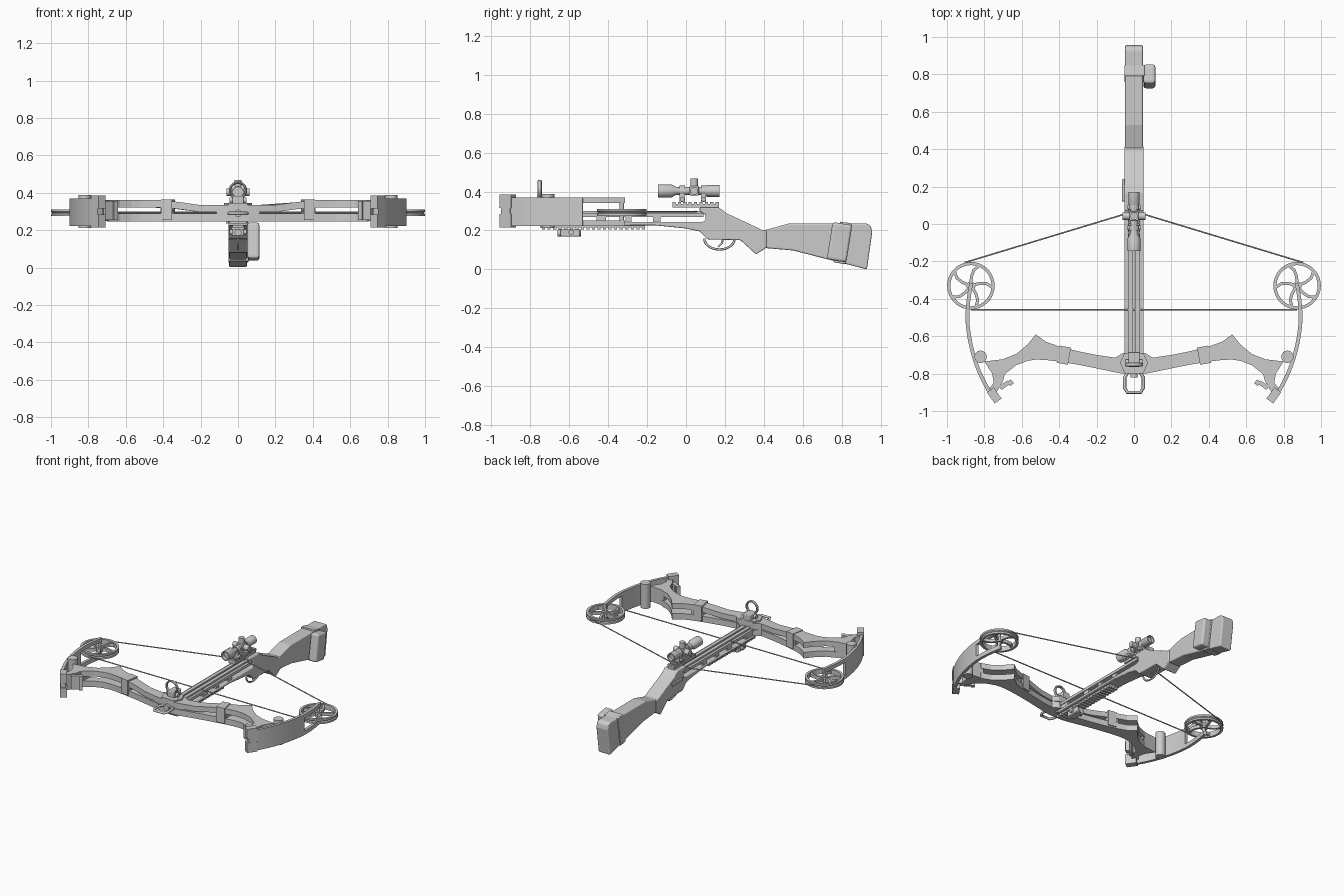
import bpy, bmesh, math
from mathutils import Vector, Matrix

if "Cube" in bpy.data.objects:
    bpy.data.objects.remove(bpy.data.objects["Cube"])

grey = bpy.data.materials.new("plain grey")
grey.use_nodes = True
grey.diffuse_color = (0.6, 0.6, 0.6, 1)
grey.node_tree.nodes["Principled BSDF"].inputs["Base Color"].default_value = (0.6, 0.6, 0.6, 1)


def place(name, data, mirror=False, bevel=0):
    ob = bpy.data.objects.new(name, data)
    data.materials.append(grey)
    bpy.context.collection.objects.link(ob)
    if bevel:
        m = ob.modifiers.new("Bevel", "BEVEL")
        m.width, m.segments, m.limit_method = bevel, 3, "ANGLE"
    if mirror:
        ob.modifiers.new("Mirror", "MIRROR")
    return ob


def finish(name, bm, smooth=False, **kw):
    bmesh.ops.recalc_face_normals(bm, faces=bm.faces[:])
    me = bpy.data.meshes.new(name)
    bm.to_mesh(me)
    bm.free()
    ob = place(name, me, **kw)
    if smooth:
        bpy.ops.object.select_all(action="DESELECT")
        ob.select_set(True)
        bpy.context.view_layer.objects.active = ob
        bpy.ops.object.shade_smooth_by_angle(angle=math.radians(35))
    return ob


def prism(name, pts, axis, lo, hi, **kw):
    """Extrude an outline: axis x takes (y, z) points, axis z takes (x, y)."""
    bm = bmesh.new()
    put = (lambda p, d: (d, *p)) if axis == "x" else (lambda p, d: (*p, d))
    a, b = [[bm.verts.new(put(p, d)) for p in pts] for d in (lo, hi)]
    bm.faces.new(a)
    bm.faces.new(b)
    for i in range(len(pts)):
        j = (i + 1) % len(pts)
        bm.faces.new((a[i], a[j], b[j], b[i]))
    return finish(name, bm, **kw)


def box(name, x, y, z, turn=0, axis="Z", **kw):
    bm = bmesh.new()
    size = [r[1] - r[0] for r in (x, y, z)]
    mid = Vector([(r[0] + r[1]) / 2 for r in (x, y, z)])
    mat = Matrix.Translation(mid) @ Matrix.Rotation(math.radians(turn), 4, axis) @ Matrix.Diagonal((*size, 1))
    bmesh.ops.create_cube(bm, size=1, matrix=mat)
    return finish(name, bm, **kw)


def lathe(name, centre, axis, profile, closed=False, steps=32, **kw):
    """Turn a profile of (radius, distance along axis) about an axis."""
    bm = bmesh.new()
    side = Vector((0, 0, 1)) if axis == "y" else Vector((1, 0, 0)) if axis == "z" else Vector((0, 1, 0))
    along = Vector([float(c == axis) for c in "xyz"])
    c = Vector(centre)
    vs = [bm.verts.new(c + side * r + along * d) for r, d in profile]
    pairs = list(zip(vs, vs[1:])) + ([(vs[-1], vs[0])] if closed else [])
    edges = [bm.edges.new(p) for p in pairs]
    bmesh.ops.spin(bm, geom=vs + edges, cent=c, axis=along, angle=math.tau, steps=steps)
    bmesh.ops.remove_doubles(bm, verts=bm.verts[:], dist=0.0002)
    return finish(name, bm, smooth=True, **kw)


def cyl(name, centre, axis, r, lo, hi, **kw):
    return lathe(name, centre, axis, [(0, lo), (r, lo), (r, hi), (0, hi)], steps=24, **kw)


def rod(name, pts, r, closed=False, mirror=False):
    cu = bpy.data.curves.new(name, "CURVE")
    cu.dimensions, cu.bevel_depth, cu.bevel_resolution = "3D", r, 2
    cu.use_fill_caps = True
    sp = cu.splines.new("POLY")
    sp.points.add(len(pts) - 1)
    for p, q in zip(sp.points, pts):
        p.co = (*q, 1)
    sp.use_cyclic_u = closed
    return place(name, cu, mirror=mirror)


def ribbon(path, width):
    """Outline of a band of the given width along a 2D path."""
    left, right = [], []
    for i, p in enumerate(path):
        t = (Vector(path[min(i + 1, len(path) - 1)]) - Vector(path[max(i - 1, 0)])).normalized()
        n = Vector((-t.y, t.x)) * width / 2
        left.append(tuple(Vector(p) + n))
        right.append(tuple(Vector(p) - n))
    return left + right[::-1]


def bezier(a, b, c, n=10):
    a, b, c = Vector(a), Vector(b), Vector(c)
    return [tuple(a.lerp(b, i / n).lerp(b.lerp(c, i / n), i / n)) for i in range(n + 1)]


# Stock: slim fore end with receiver and grip, then the butt
fore = [(-.72, .225), (-.16, .226), (0, .21), (.07, .195), (.11, .154), (.28, .15), (.36, .077),
        (.415, .113), (.415, .2), (.39, .203), (.27, .26), (.21, .287), (.17, .318), (.07, .318),
        (.07, .3), (.1, .28), (.1, .25), (.08, .243), (-.72, .243)]
prism("fore_stock", fore, "x", -.052, .052, bevel=.006)
butt = [(.4, .11), (.55, .097), (.93, 0), (.957, .19), (.95, .222), (.93, .236), (.53, .236), (.4, .2)]
prism("butt_stock", butt, "x", -.047, .047, bevel=.008)

# Barrel with a bolt groove and side openings
box("barrel_body", (-.05, .05), (-.74, .09), (.268, .288))
box("barrel_rail", (.006, .032), (-.74, .09), (.286, .3), mirror=True)
for y0, y1 in [(-.74, -.62), (-.46, -.41), (-.31, -.28), (-.17, -.13)]:
    box("barrel_post", (-.045, .045), (y0, y1), (.235, .275))

# Lower accessory rail and fore grip
box("lower_rail", (-.03, .03), (-.75, -.21), (.214, .227))
for i in range(19):
    y = -.74 + i * .0285
    box("lower_rail_tooth", (-.035, .035), (y, y + .016), (.204, .216))
box("fore_light", (-.032, .032), (-.645, -.545), (.168, .207), bevel=.008)
cyl("fore_light_lens", (0, -.6, .187), "y", .018, -.06, .06)
cyl("fore_light_knob", (0, -.59, .19), "x", .014, -.045, .045)

# Trigger and guard
rod("trigger_guard", [(0, .172 + .078 * math.cos(a), .158 + .056 * math.sin(a))
                      for a in [-math.pi * i / 14 for i in range(15)]], .006)
rod("trigger", [(0, .19, .155), (0, .185, .135), (0, .165, .115)], .005)
box("safety_lever", (-.064, -.05), (.12, .24), (.235, .255), bevel=.004)

# Scope on its toothed rail
box("scope_rail", (-.025, .025), (-.07, .17), (.318, .336))
for i in range(9):
    y = -.07 + i * .0278
    box("scope_rail_tooth", (-.03, .03), (y, y + .016), (.334, .347))
scope = [(.027, -.12), (.027, -.145), (.034, -.145), (.034, -.075), (.02, -.05), (.02, .09),
         (.03, .108), (.03, .172), (.024, .172), (.024, .15), (0, .15)]
lathe("scope_tube", (0, 0, .403), "y", [(0, -.12)] + scope)
for y in (-.02, .09):
    cyl("scope_ring", (0, y, .403), "y", .027, -.014, .014)
    box("scope_mount", (-.022, .022), (y - .014, y + .014), (.345, .39))
    cyl("mount_knob", (0, y, .36), "x", .012, -.035, .035)
box("turret_block", (-.025, .025), (.018, .066), (.38, .428), bevel=.005)
cyl("top_turret", (0, .042, .403), "z", .02, .02, .064)
cyl("side_turret", (0, .042, .403), "x", .02, -.062, .062)

# Riser: two plates following a tapered outline, joined by solid blocks
stations = [(0, -.8, -.69), (.06, -.8, -.69), (.1, -.793, -.715), (.2, -.772, -.7), (.3, -.752, -.68),
            (.4, -.736, -.655), (.47, -.727, -.63), (.525, -.725, -.59), (.57, -.732, -.645),
            (.63, -.755, -.695), (.7, -.81, -.722)]


def station(x):
    for a, b in zip(stations, stations[1:]):
        if x <= b[0]:
            t = (x - a[0]) / (b[0] - a[0])
            return (x, a[1] + t * (b[1] - a[1]), a[2] + t * (b[2] - a[2]))


def riser(name, x0, x1, z0, z1, inset=0):
    rows = [station(x0)] + [s for s in stations if x0 < s[0] < x1] + [station(x1)]
    pts = [(x, f + inset) for x, f, b in rows] + [(x, b - inset) for x, f, b in rows[::-1]]
    return prism(name, pts, "z", z0, z1, mirror=True)


riser("riser_lower_plate", 0, .7, .246, .288)
upper = riser("riser_upper_plate", 0, .7, .322, .36)
for v in upper.data.vertices:
    v.co.z -= .026 * min(1, max(0, (.38 - v.co.x) / .18))
for x0, x1 in [(0, .115), (.345, .415), (.68, .7)]:
    riser("riser_web", x0, x1, .28, .33, inset=.006)
box("riser_clamp", (.345, .405), (-.748, -.655), (.255, .364), turn=10, mirror=True)
prism("riser_hub", [(-.05, -.8), (.05, -.8), (.075, -.74), (.05, -.69), (-.05, -.69), (-.075, -.74)],
      "z", .246, .345)

# Limb pockets at the riser ends
pocket = [(.69, -.722), (.8, -.735), (.758, -.8), (.75, -.85), (.775, -.88), (.735, -.9), (.7, -.84), (.69, -.8)]
prism("limb_pocket", pocket, "z", .25, .36, mirror=True)
cyl("pocket_pin", (.82, -.71, .3), "z", .033, -.088, .088, mirror=True)
box("pocket_hook", (.665, .72), (-.873, -.85), (.255, .355), turn=-35, mirror=True)
box("pocket_hook_tip", (.648, .672), (-.862, -.835), (.255, .355), turn=-35, mirror=True)
for z in (.215, .315):
    box("limb_cap", (.725, .77), (-.953, -.88), (z, z + .07), turn=-35, mirror=True)
box("limb_cap_core", (.735, .77), (-.945, -.89), (.28, .32), turn=-35, mirror=True)

# Curved limbs with forked tips
limb = bezier((.74, -.945), (.868, -.77), (.89, -.53), 12)
tip = bezier((.89, -.53), (.895, -.44), (.87, -.315), 6)
prism("limb", ribbon(limb, .02), "z", .222, .37, mirror=True)
prism("limb_upper_fork", ribbon(tip, .02), "z", .342, .37, mirror=True)
prism("limb_lower_fork", ribbon(tip, .02), "z", .222, .252, mirror=True)

# Wheels at the limb tips
hub = Vector((.872, -.33, .293))
cyl("wheel_axle", hub, "z", .011, -.07, .077, mirror=True)
cyl("wheel_hub", hub, "z", .024, -.018, .018, mirror=True)
rim = [(.11, -.018), (.127, -.018), (.127, -.006), (.121, 0), (.127, .006), (.127, .018), (.11, .018)]
lathe("wheel_rim", hub, "z", rim, closed=True, steps=48, mirror=True)
for k in range(5):
    a = math.tau * k / 5 + .3
    path = [(hub.x + r * math.cos(a + d), hub.y + r * math.sin(a + d))
            for r, d in [(.015, 0), (.05, .08), (.085, .2), (.114, .4)]]
    prism("wheel_spoke", ribbon(path, .016), "z", .283, .305, mirror=True)

# Bowstring and cable
rod("bowstring", [(.02, .052, .296), (.06, .05, .296), (.905, -.206, .296)], .004, mirror=True)
rod("string_centre", [(-.03, .052, .296), (.03, .052, .296)], .006)
rod("cable", [(-.872, -.458, .289), (.872, -.458, .289)], .004)

# Front sight ring and foot stirrup
box("sight_base", (-.03, .03), (-.765, -.685), (.34, .384), bevel=.006)
cyl("sight_bolt", (0, -.74, .36), "x", .015, -.045, .045)
ring = [(.042 + .007 * math.cos(a), .011 * math.sin(a)) for a in [math.tau * i / 8 for i in range(8)]]
lathe("sight_ring", (0, -.752, .412), "y", ring, closed=True)
rod("stirrup", [(-.03, -.79, .29), (-.05, -.82, .29), (-.05, -.875, .29), (-.036, -.9, .29), (.036, -.9, .29),
                (.05, -.875, .29), (.05, -.82, .29), (.03, -.79, .29)], .009, closed=True)
cyl("stirrup_bolt", (0, -.8, .29), "y", .02, -.02, .02)

# Pouch strapped to the butt
box("butt_pouch", (.05, .114), (.738, .84), (.042, .236), turn=-9, axis="X", bevel=.014)
box("pouch_strap", (-.052, .056), (.775, .835), (.03, .242), turn=-9, axis="X", bevel=.004)
